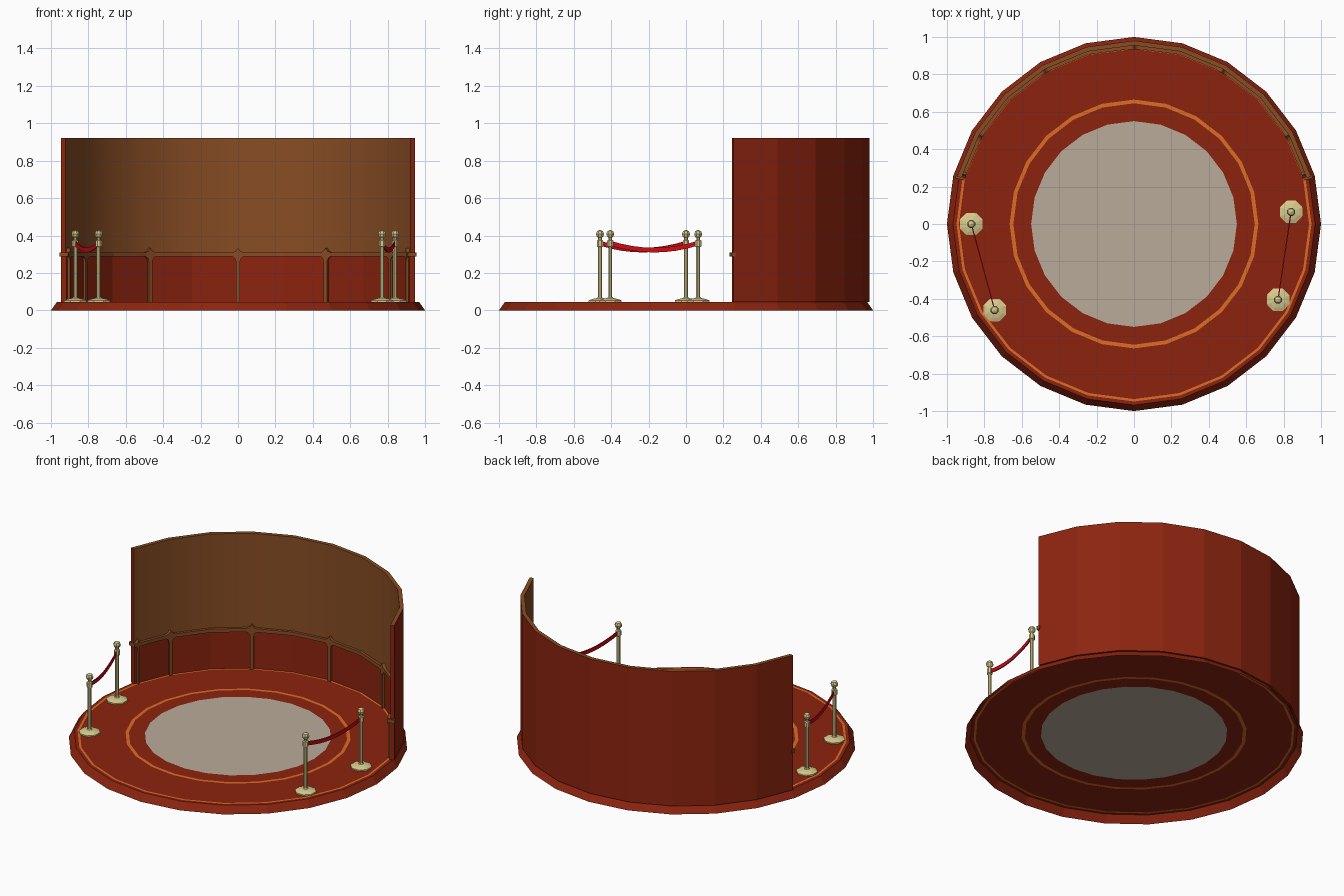
import bpy, bmesh, math
from mathutils import Vector

if "Cube" in bpy.data.objects:
    bpy.data.objects.remove(bpy.data.objects["Cube"])


def lin(c):
    c /= 255
    return c / 12.92 if c <= 0.04045 else ((c + 0.055) / 1.055) ** 2.4


def mat(name, r, g, b):
    m = bpy.data.materials.new(name)
    m.diffuse_color = (lin(r), lin(g), lin(b), 1)
    m.use_nodes = True
    m.node_tree.nodes["Principled BSDF"].inputs["Base Color"].default_value = m.diffuse_color
    return m


RUST = mat("rust_red", 140, 36, 15)
BROWN = mat("wood_brown", 136, 77, 36)
STONE = mat("stone_beige", 185, 171, 152)
ORANGE = mat("orange_trim", 222, 108, 38)
GOLD = mat("pale_gold", 216, 203, 142)
ROPE = mat("rope_red", 205, 10, 18)


def finish(name, bm, mats, normals=True):
    if normals:
        bmesh.ops.recalc_face_normals(bm, faces=bm.faces[:])
    me = bpy.data.meshes.new(name)
    bm.to_mesh(me)
    bm.free()
    for m in mats:
        me.materials.append(m)
    ob = bpy.data.objects.new(name, me)
    bpy.context.collection.objects.link(ob)
    return ob


def pt(r, deg, z):
    a = math.radians(deg)
    return (r * math.cos(a), r * math.sin(a), z)


def lathe(name, profile, sides, mats, rule=None, loc=(0, 0), rot=0):
    """Revolve (radius, z) pairs; rule gives a material index per band."""
    bm = bmesh.new()
    rings = []
    for r, z in profile:
        if r == 0:
            rings.append([bm.verts.new((loc[0], loc[1], z))] * sides)
        else:
            ring = []
            for i in range(sides):
                x, y, _ = pt(r, rot + 360 * i / sides, z)
                ring.append(bm.verts.new((x + loc[0], y + loc[1], z)))
            rings.append(ring)
    for k in range(len(rings) - 1):
        a, b = rings[k], rings[k + 1]
        for i in range(sides):
            j = (i + 1) % sides
            vs = list(dict.fromkeys([a[i], a[j], b[j], b[i]]))
            f = bm.faces.new(vs)
            f.material_index = rule[k] if rule else 0
    return finish(name, bm, mats)


def arc(name, r0, r1, z0, z1, a0, a1, n, mats, inner=0, top=0):
    """Solid curved bar from angle a0 to a1; the inner face is smooth."""
    bm = bmesh.new()
    secs = []
    for i in range(n + 1):
        a = a0 + (a1 - a0) * i / n
        secs.append([bm.verts.new(pt(r, a, z))
                     for r, z in ((r0, z0), (r1, z0), (r1, z1), (r0, z1))])
    for s, t in zip(secs, secs[1:]):
        for k in range(4):
            l = (k + 1) % 4
            f = bm.faces.new((s[k], t[k], t[l], s[l]))
            f.material_index = {2: top, 3: inner}.get(k, 0)
    bm.faces.new(secs[0])
    bm.faces.new(secs[-1])
    ob = finish(name, bm, mats)
    ob.data.polygons.foreach_set("use_smooth", [
        p.material_index == inner != 0 and abs(p.normal.z) < 0.5 for p in ob.data.polygons])
    # split the smooth inner side from the flat faces around it
    bm = bmesh.new()
    bm.from_mesh(ob.data)
    for e in bm.edges:
        if len(e.link_faces) == 2 and e.calc_face_angle() > 0.6:
            e.smooth = False
    bm.to_mesh(ob.data)
    bm.free()
    return ob


# Round platform, open below, with painted rings on top
H = 0.045
lathe("platform",
      [(1, 0), (0.968, H), (0.949, H), (0.936, H), (0.665, H), (0.645, H), (0.55, H), (0, H)],
      24, [RUST, ORANGE, STONE], [0, 0, 1, 0, 1, 0, 2])

# Curved back wall, lower panels and rail
arc("back_wall", 0.955, 0.98, H, 0.92, 15, 165, 10, [RUST, BROWN], 1, 1)
arc("lower_panels", 0.95, 0.957, H, 0.29, 15.05, 164.95, 10, [RUST])
arc("wall_rail", 0.938, 0.957, 0.287, 0.31, 14.6, 165.4, 10, [BROWN])
for side, a in (("right", 14.4), ("left", 164.4)):
    arc("rail_end_" + side, 0.938, 0.986, 0.287, 0.31, a, a + 1.2, 1, [BROWN])

# Uprights between panels, flared under the rail and peaked above it
half = [(0.011, H), (0.011, 0.262), (0.017, 0.278), (0.03, 0.287),
        (0.03, 0.31), (0.014, 0.316), (0.0, 0.333)]
outline = half + [(-x, z) for x, z in reversed(half[:-1])]
for n, a in enumerate((16.2, 30, 60, 90, 120, 150, 163.8)):
    bm = bmesh.new()
    rad = Vector(pt(1, a, 0))
    tan = Vector((-rad.y, rad.x, 0))
    loops = [[bm.verts.new(rad * r + tan * (x * (0.5 if n in (0, 6) else 1)) + Vector((0, 0, z)))
              for x, z in outline] for r in (0.934, 0.957)]
    bm.faces.new(loops[0])
    bm.faces.new(loops[1])
    for i in range(len(outline)):
        j = (i + 1) % len(outline)
        bm.faces.new((loops[0][i], loops[0][j], loops[1][j], loops[1][i]))
    finish("panel_upright_%d" % (n + 1), bm, [BROWN])

# Barrier posts with a sagging flat rope between each pair
post = [(0.065, H), (0.065, 0.053), (0.045, 0.06), (0.016, 0.066), (0.0115, 0.072),
        (0.0115, 0.338), (0.018, 0.342), (0.018, 0.372), (0.011, 0.376), (0.011, 0.388),
        (0.019, 0.395), (0.023, 0.408), (0.017, 0.423), (0, 0.43)]
pairs = {"left": ((-0.87, 0.0), (-0.745, -0.46)),
         "right": ((0.84, 0.065), (0.77, -0.405))}
for side, (p, q) in pairs.items():
    for label, loc in (("back", p), ("front", q)):
        lathe("post_%s_%s" % (side, label), post, 8, [GOLD], loc=loc, rot=22.5)
    bm = bmesh.new()
    p, q = Vector((*p, 0)), Vector((*q, 0))
    d = (q - p).normalized()
    w = Vector((-d.y, d.x, 0)) * 0.003
    secs = []
    for i in range(9):
        t = i / 8
        c = p.lerp(q, t) + Vector((0, 0, 0.359 - 0.037 * (1 - (2 * t - 1) ** 2)))
        up = Vector((0, 0, 0.0125))
        secs.append([bm.verts.new(v) for v in (c - w - up, c + w - up, c + w + up, c - w + up)])
    for s, t in zip(secs, secs[1:]):
        for k in range(4):
            bm.faces.new((s[k], t[k], t[(k + 1) % 4], s[(k + 1) % 4]))
    bm.faces.new(secs[0])
    bm.faces.new(secs[-1])
    finish("rope_" + side, bm, [ROPE])
